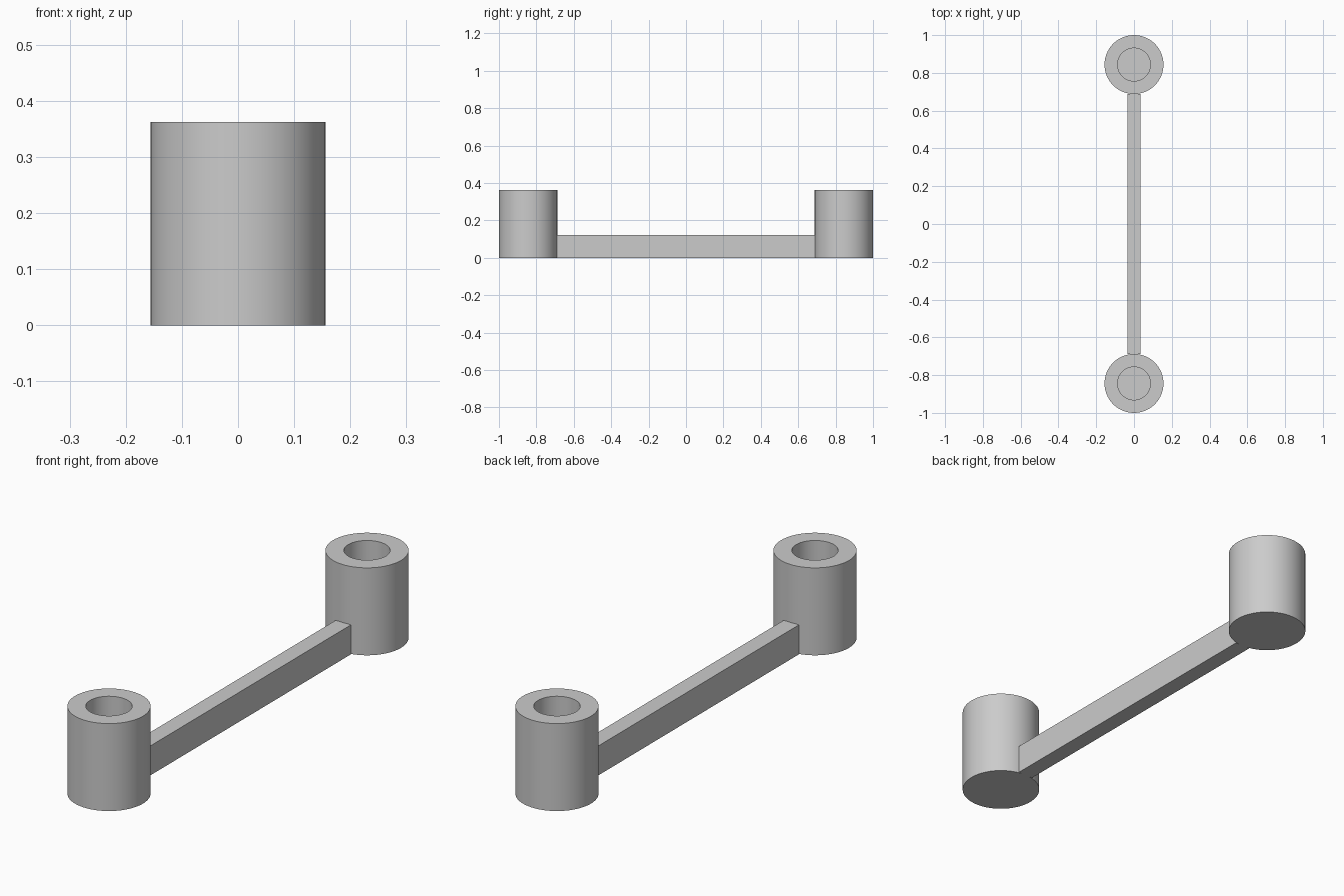
import bpy, bmesh, math

cube = bpy.data.objects.get("Cube")
if cube:
    bpy.data.objects.remove(cube, do_unlink=True)

# Plain grey material
grey = bpy.data.materials.new("light_grey")
grey.use_nodes = True
colour = (0.6, 0.6, 0.6, 1)
grey.diffuse_color = colour
grey.node_tree.nodes["Principled BSDF"].inputs["Base Color"].default_value = colour

RADIUS, HOLE, HEIGHT, FLOOR = 0.156, 0.087, 0.362, 0.06
BAR_WIDTH, BAR_HEIGHT = 0.07, 0.122


def add_object(name, bm):
    bmesh.ops.recalc_face_normals(bm, faces=bm.faces)
    mesh = bpy.data.meshes.new(name)
    bm.to_mesh(mesh)
    bm.free()
    mesh.materials.append(grey)
    obj = bpy.data.objects.new(name, mesh)
    bpy.context.collection.objects.link(obj)
    return obj


def cup(name, y):
    """Cylinder with a round blind hole in its top."""
    bm = bmesh.new()
    steps = 96
    rings = []
    for r, z in ((RADIUS, 0), (RADIUS, HEIGHT), (HOLE, HEIGHT), (HOLE, FLOOR)):
        angles = [math.tau * i / steps for i in range(steps)]
        rings.append([bm.verts.new((r * math.cos(a), r * math.sin(a), z)) for a in angles])
    for low, high in zip(rings, rings[1:]):
        for i in range(steps):
            j = (i + 1) % steps
            bm.faces.new((low[i], low[j], high[j], high[i]))
    bm.faces.new(rings[0])
    bm.faces.new(rings[-1])
    obj = add_object(name, bm)
    obj.location.y = y
    bpy.ops.object.select_all(action="DESELECT")
    obj.select_set(True)
    bpy.context.view_layer.objects.active = obj
    bpy.ops.object.shade_smooth_by_angle(angle=math.radians(30))


# Two hollow posts
for name, side in (("front_post", -1), ("back_post", 1)):
    cup(name, side * (1 - RADIUS))

# Connecting bar that just meets the posts
bm = bmesh.new()
bmesh.ops.create_cube(bm, size=1)
bmesh.ops.scale(bm, vec=(BAR_WIDTH, 2 * (1 - 2 * RADIUS) + 0.002, BAR_HEIGHT), verts=bm.verts)
bmesh.ops.translate(bm, vec=(0, 0, BAR_HEIGHT / 2), verts=bm.verts)
add_object("connecting_bar", bm)
